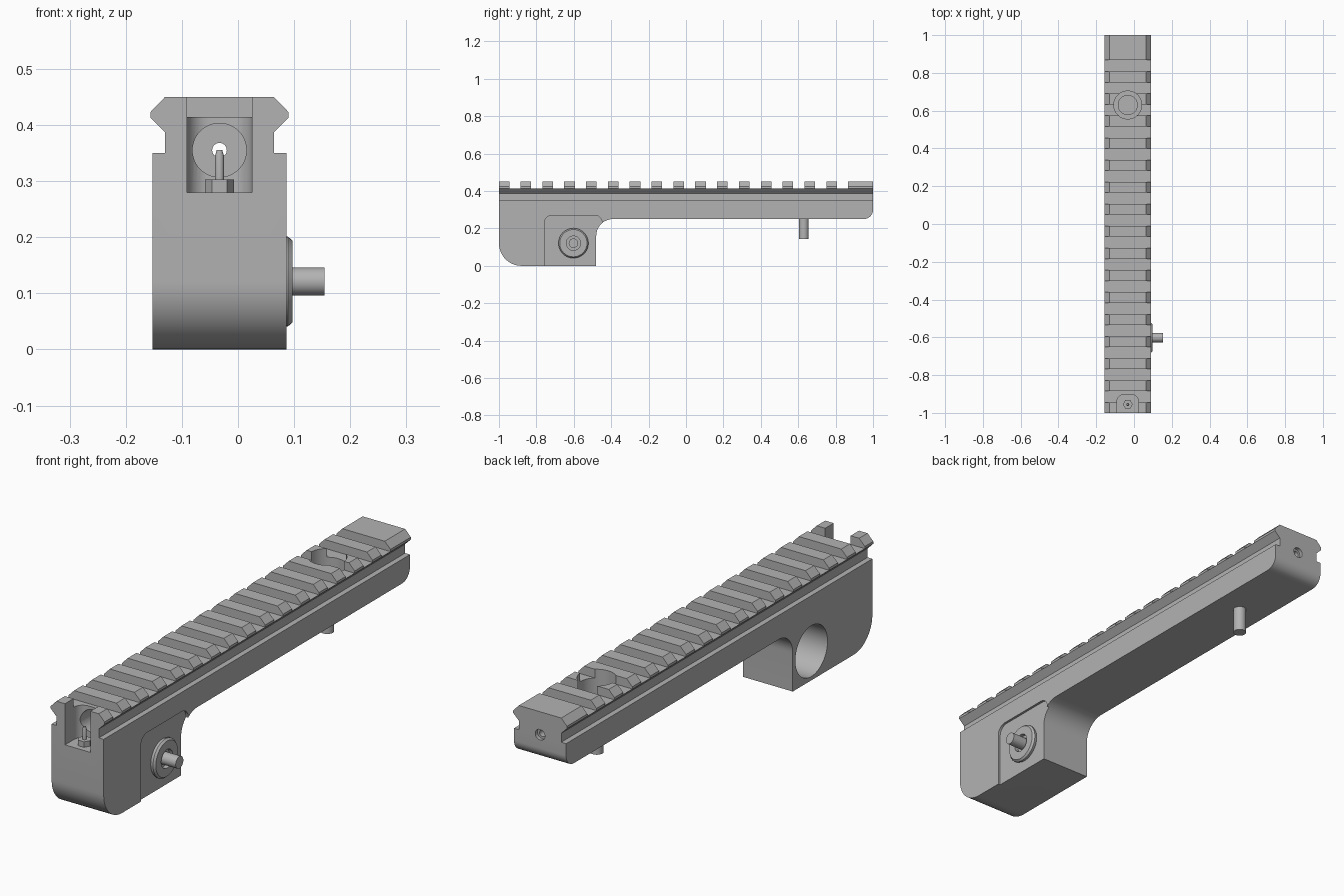
import bpy, bmesh, math
from mathutils import Matrix, Vector

if "Cube" in bpy.data.objects:
    bpy.data.objects.remove(bpy.data.objects["Cube"], do_unlink=True)

CX = -0.033          # centre line of the rail
BORE_Z = 0.355       # height of the long bore
STUD = (-0.602, 0.121)   # y, z of the side stud
KNOB_Y = 0.63

grey = bpy.data.materials.new("metal grey")
grey.use_nodes = True
colour = (0.45, 0.45, 0.45, 1)
grey.diffuse_color = colour
grey.node_tree.nodes["Principled BSDF"].inputs["Base Color"].default_value = colour


def finish(name, bm):
    bmesh.ops.recalc_face_normals(bm, faces=bm.faces)
    mesh = bpy.data.meshes.new(name)
    bm.to_mesh(mesh)
    bm.free()
    mesh.materials.append(grey)
    ob = bpy.data.objects.new(name, mesh)
    bpy.context.collection.objects.link(ob)
    return ob


def prism(name, points, offset):
    """Extrude a closed outline of 3D points along offset."""
    bm = bmesh.new()
    face = bm.faces.new([bm.verts.new(p) for p in points])
    new = bmesh.ops.extrude_face_region(bm, geom=[face])["geom"]
    bmesh.ops.translate(bm, vec=Vector(offset),
                        verts=[v for v in new if isinstance(v, bmesh.types.BMVert)])
    return finish(name, bm)


def lathe(name, profile, centre, axis, sides=48):
    """Turn (radius, distance) points into a closed solid along axis."""
    turn = Vector((0, 0, 1)).rotation_difference(Vector(axis)).to_matrix()
    bm = bmesh.new()
    rings = []
    for r, d in profile:
        ring = []
        for i in range(sides):
            a = math.tau * i / sides
            p = turn @ Vector((r * math.cos(a), r * math.sin(a), d))
            ring.append(bm.verts.new(p + Vector(centre)))
        rings.append(ring)
    for a, b in zip(rings, rings[1:]):
        for i in range(sides):
            j = (i + 1) % sides
            bm.faces.new((a[i], a[j], b[j], b[i]))
    bm.faces.new(rings[0])
    bm.faces.new(rings[-1])
    return finish(name, bm)


def box(name, x, y, z):
    return prism(name, [(x[0], y[0], z[0]), (x[1], y[0], z[0]),
                        (x[1], y[1], z[0]), (x[0], y[1], z[0])], (0, 0, z[1] - z[0]))


def arc(cy, cz, r, start, end, steps=12):
    return [(cy + r * math.cos(math.radians(start + (end - start) * i / steps)),
             cz + r * math.sin(math.radians(start + (end - start) * i / steps)))
            for i in range(steps + 1)]


def combine(target, other, operation):
    mod = target.modifiers.new(operation, "BOOLEAN")
    mod.operation, mod.object, mod.solver = operation, other, "EXACT"
    mesh = bpy.data.meshes.new_from_object(
        target.evaluated_get(bpy.context.evaluated_depsgraph_get()))
    target.modifiers.clear()
    target.data = mesh
    bpy.data.objects.remove(other, do_unlink=True)


def smooth(ob):
    bpy.ops.object.select_all(action="DESELECT")
    ob.select_set(True)
    bpy.context.view_layer.objects.active = ob
    bpy.ops.object.shade_smooth_by_angle(angle=math.radians(25))


# Body: side outline with rounded corners, extruded across
outline = ([(-1, 0.35)] + arc(-0.88, 0.12, 0.12, 180, 270) + [(-0.48, 0)]
           + arc(-0.39, 0.16, 0.09, 180, 90) + arc(0.95, 0.3, 0.05, 270, 360)
           + [(1, 0.35)])
body = prism("rail_body", [(-0.152, y, z) for y, z in outline], (0.238, 0, 0))

# Rail: bevelled cross-section with neck, extruded along the length
half = [(0.097, 0.34), (0.097, 0.387), (0.123, 0.413), (0.123, 0.423), (0.097, 0.45)]
section = half + [(-x, z) for x, z in reversed(half)]
rail = prism("rail_top", [(CX + x, -1, z) for x, z in section], (0, 2, 0))

# Evenly spaced cross slots
for i in range(16):
    y = 0.807 - 0.1168 * i
    combine(rail, box("slot", (-0.3, 0.3), (y, y + 0.06), (0.414, 0.5)), "DIFFERENCE")
combine(body, rail, "UNION")

# Front pocket with rounded inner corners
pocket = ([(CX + 0.058, -1.1)] + arc(CX + 0.018, -0.942, 0.04, 0, 90, 8)
          + arc(CX - 0.018, -0.942, 0.04, 90, 180, 8) + [(CX - 0.058, -1.1)])
combine(body, prism("pocket", [(x, y, 0.28) for x, y in pocket], (0, 0, 0.3)), "DIFFERENCE")

# Long bore: wide at the front, narrow through the body, countersunk at the back
bore = [(0.048, 0.05), (0.048, 0.3), (0.013, 0.3), (0.013, 1.985), (0.022, 1.985), (0.022, 2.1)]
combine(body, lathe("bore", bore, (CX, -1, BORE_Z), (0, 1, 0)), "DIFFERENCE")

# Round well for the rear knob
combine(body, lathe("well", [(0.074, 0.29), (0.074, 0.5)], (CX, KNOB_Y, 0), (0, 0, 1)), "DIFFERENCE")

# Shallow side recess around the stud
recess = ([(-0.757, -0.1)] + arc(-0.717, 0.23, 0.04, 180, 90, 8)
          + arc(-0.488, 0.23, 0.04, 90, 0, 8) + [(-0.448, -0.1)])
combine(body, prism("recess", [(0.076, y, z) for y, z in recess], (0.1, 0, 0)), "DIFFERENCE")

# Large blind hole in the other side
combine(body, lathe("side_hole", [(0.105, -0.3), (0.105, 0.04)], (0, *STUD), (1, 0, 0), 64), "DIFFERENCE")
smooth(body)

# Side washer with a sunken centre, and its stud
washer = lathe("side_washer", [(0.074, 0.07), (0.08, 0.084), (0.08, 0.089), (0.073, 0.097),
                               (0.038, 0.097), (0.038, 0.08)], (0, *STUD), (1, 0, 0))
stud = lathe("side_stud", [(0.025, 0.03), (0.025, 0.154)], (0, *STUD), (1, 0, 0), 32)

# Rear knob and the pin below it
knob = lathe("rear_knob", [(0.053, 0.28), (0.053, 0.335)], (CX, KNOB_Y, 0), (0, 0, 1))
pin = lathe("rear_pin", [(0.026, 0.143), (0.026, 0.29)], (CX, KNOB_Y, 0), (0, 0, 1), 32)

# Front sight post on a hexagonal nut
nut = lathe("post_nut", [(0.026, 0.275), (0.026, 0.303)], (CX, -0.955, 0), (0, 0, 1), 6)
post = lathe("sight_post", [(0.008, 0.3), (0.008, 0.345), (0.005, 0.355)], (CX, -0.955, 0), (0, 0, 1), 20)

for part in (washer, stud, knob, pin, post):
    smooth(part)
